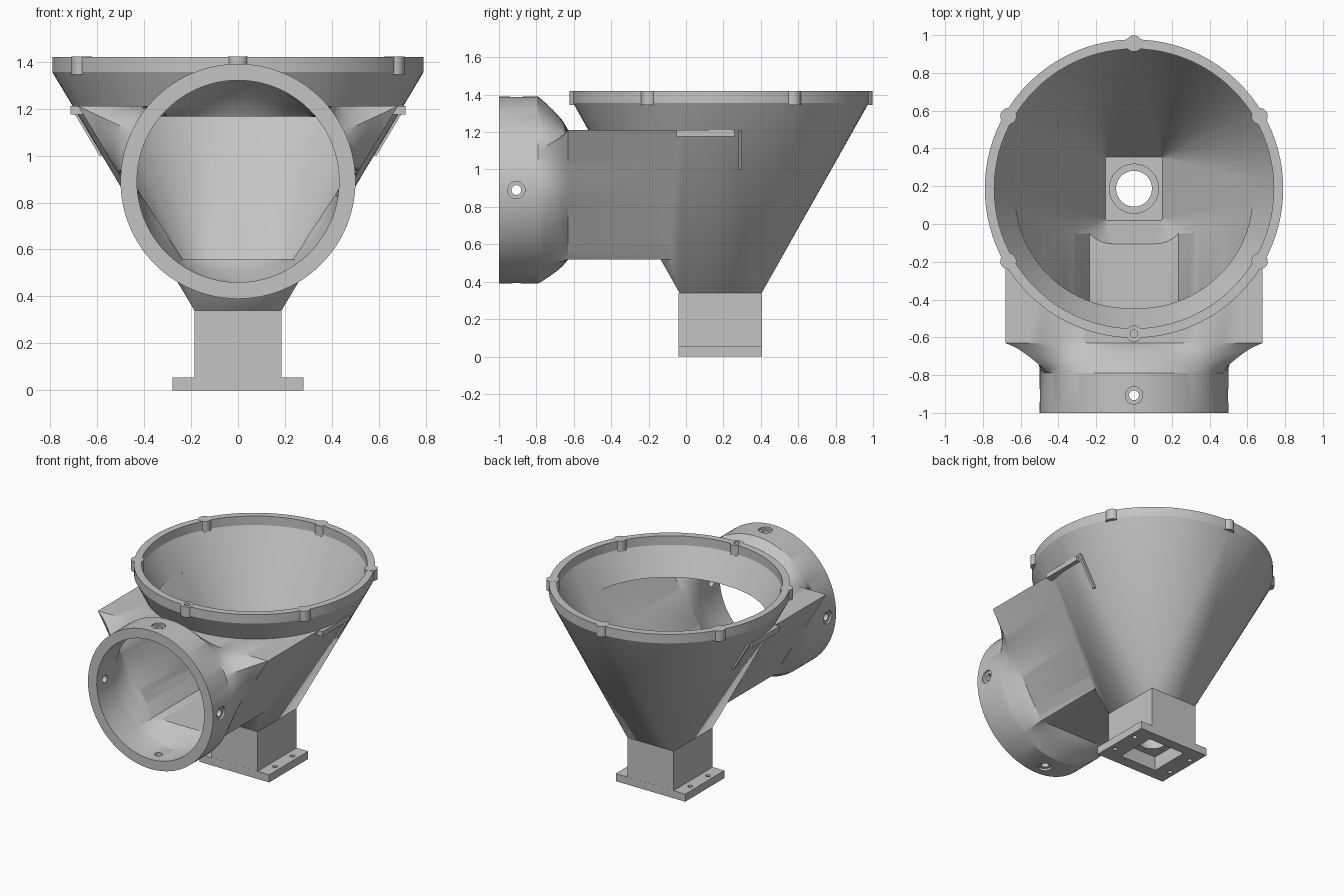
import bpy, bmesh, math
from mathutils import Matrix, Vector

if "Cube" in bpy.data.objects:
    bpy.data.objects.remove(bpy.data.objects["Cube"])

CY = 0.187          # hopper axis in y
CZ = 0.89           # inlet axis height

grey = bpy.data.materials.new("plain grey")
grey.diffuse_color = (0.55, 0.55, 0.55, 1)
grey.use_nodes = True
grey.node_tree.nodes["Principled BSDF"].inputs["Base Color"].default_value = grey.diffuse_color


def make(name, bm):
    bmesh.ops.recalc_face_normals(bm, faces=bm.faces)
    me = bpy.data.meshes.new(name)
    bm.to_mesh(me)
    bm.free()
    me.materials.append(grey)
    ob = bpy.data.objects.new(name, me)
    bpy.context.collection.objects.link(ob)
    return ob


def box(name, x0, x1, y0, y1, z0, z1):
    bm = bmesh.new()
    m = Matrix.Translation(((x0 + x1) / 2, (y0 + y1) / 2, (z0 + z1) / 2))
    bmesh.ops.create_cube(bm, size=1, matrix=m @ Matrix.Diagonal((x1 - x0, y1 - y0, z1 - z0, 1)))
    return make(name, bm)


def rod(name, a, b, r, n=32):
    a, b = Vector(a), Vector(b)
    bm = bmesh.new()
    rot = (b - a).to_track_quat('Z', 'Y').to_matrix().to_4x4()
    bmesh.ops.create_cone(bm, cap_ends=True, segments=n, radius1=r, radius2=r,
                          depth=(b - a).length, matrix=Matrix.Translation((a + b) / 2) @ rot)
    return make(name, bm)


def boolean(ob, others, op):
    for o in others:
        m = ob.modifiers.new(op, 'BOOLEAN')
        m.operation, m.solver, m.object = op, 'EXACT', o
        bpy.context.view_layer.objects.active = ob
        bpy.ops.object.modifier_apply(modifier=m.name)
        bpy.data.objects.remove(o)


# Square-to-round funnel solid
def funnel(name, hx, y0, y1, z0, r, z1, z2):
    bm = bmesh.new()
    pts = [(x, y, z0) for x in (-hx, hx) for y in (y0, y1)]
    for z in (z1, z2):
        for i in range(96):
            a = math.tau * i / 96
            pts.append((r * math.cos(a), CY + r * math.sin(a), z))
    vs = [bm.verts.new(p) for p in pts]
    bmesh.ops.convex_hull(bm, input=vs)
    return make(name, bm)


# Round-to-trapezoid duct solid running along y
def duct(name, r, top, bottom, ztop, zbot, y_front, y_back):
    poly = [Vector(p) for p in ((top, ztop - CZ), (-top, ztop - CZ),
                                (-bottom, zbot - CZ), (bottom, zbot - CZ))]
    angles = [math.tau * i / 96 + 0.011 for i in range(96)]
    angles = sorted(angles + [math.atan2(p.y, p.x) % math.tau for p in poly])

    def reach(a):
        d, best = Vector((math.cos(a), math.sin(a))), 9
        for i, p in enumerate(poly):
            e = poly[(i + 1) % 4] - p
            n = Vector((e.y, -e.x))
            if n.dot(d) > 1e-6:
                best = min(best, n.dot(p) / n.dot(d))
        return best

    stations = [(y_front, 1.0)]
    for k in range(7):
        t = k / 6
        stations.append((-0.79 + 0.16 * t, (1 - t) ** 0.75 if t < 1 else 0))
    stations.append((y_back, 0.0))
    bm = bmesh.new()
    rings = []
    for y, s in stations:
        ring = []
        for a in angles:
            d = r * s + reach(a) * (1 - s)
            ring.append(bm.verts.new((d * math.cos(a), y, CZ + d * math.sin(a))))
        rings.append(ring)
    n = len(angles)
    for p, q in zip(rings, rings[1:]):
        for i in range(n):
            j = (i + 1) % n
            bm.faces.new((p[i], p[j], q[j], q[i]))
    bm.faces.new(rings[0])
    bm.faces.new(rings[-1])
    return make(name, bm)


# Hopper body with its inlet duct, hollowed out
body = funnel("hopper_body", 0.185, -0.035, 0.405, 0.34, 0.79, 1.355, 1.42)
boolean(body, [duct("duct_outer", 0.5, 0.68, 0.265, 1.21, 0.52, -1.0, 0.26)], 'UNION')
boolean(body, [funnel("hopper_inner", 0.145, 0.025, 0.35, 0.33, 0.74, 1.355, 1.45),
               duct("duct_inner", 0.43, 0.63, 0.235, 1.165, 0.56, -1.02, 0.255)], 'DIFFERENCE')

# Bosses around the rim
bosses = []
for k in range(6):
    a = math.radians(30 + 60 * k)
    x, y = 0.768 * math.cos(a), CY + 0.768 * math.sin(a)
    bosses.append(rod("rim_boss", (x, y, 1.345), (x, y, 1.4205), 0.043))
boolean(body, bosses, 'UNION')
boolean(body, [rod("rim_hole", (0, CY - 0.768, 1.36), (0, CY - 0.768, 1.5), 0.02)], 'DIFFERENCE')

# Four counterbored screw holes in the inlet collar
holes = []
for dx, dz in ((1, 0), (-1, 0), (0, 1), (0, -1)):
    for r0, r1, rad in ((0.3, 0.6, 0.026), (0.485, 0.6, 0.046)):
        holes.append(rod("collar_hole", (dx * r0, -0.907, CZ + dz * r0),
                         (dx * r1, -0.907, CZ + dz * r1), rad))
boolean(body, holes, 'DIFFERENCE')

# Outlet neck with bolted flange and stepped bore
neck = box("outlet_neck", -0.185, 0.185, -0.04, 0.405, 0.0, 0.34)
boolean(neck, [box("flange", -0.278, 0.278, -0.0405, 0.4055, -0.0, 0.055)], 'UNION')
cuts = [box("pocket", -0.145, 0.145, 0.042, 0.332, -0.1, 0.1),
        rod("counterbore", (0, CY, 0.2), (0, CY, 0.5), 0.13, 48),
        rod("bore", (0, CY, -0.1), (0, CY, 0.5), 0.095, 48)]
for sx in (-1, 1):
    for dy in (-0.1, 0.1):
        cuts.append(rod("bolt_hole", (sx * 0.235, CY + dy, -0.1), (sx * 0.235, CY + dy, 0.1), 0.016, 20))
boolean(neck, cuts, 'DIFFERENCE')

# Small ledges and fins on both hopper sides
for s, side in ((-1, "left"), (1, "right")):
    x0, x1 = sorted((s * 0.66, s * 0.712))
    box("side_ledge_" + side, x0, x1, -0.05, 0.26, 1.175, 1.21)
    bm = bmesh.new()
    prof = [(0.55, 1.0), (0.59, 1.0), (0.715, 1.21), (0.675, 1.21)]
    f = bm.faces.new([bm.verts.new((s * x, 0.28, z)) for x, z in prof])
    ext = bmesh.ops.extrude_face_region(bm, geom=[f])
    bmesh.ops.translate(bm, vec=(0, 0.02, 0),
                        verts=[v for v in ext["geom"] if isinstance(v, bmesh.types.BMVert)])
    make("side_fin_" + side, bm)

# Smooth curved walls, keep edges crisp
bpy.ops.object.select_all(action='DESELECT')
for ob in (body, neck):
    ob.select_set(True)
bpy.context.view_layer.objects.active = body
bpy.ops.object.shade_smooth_by_angle(angle=math.radians(25))
